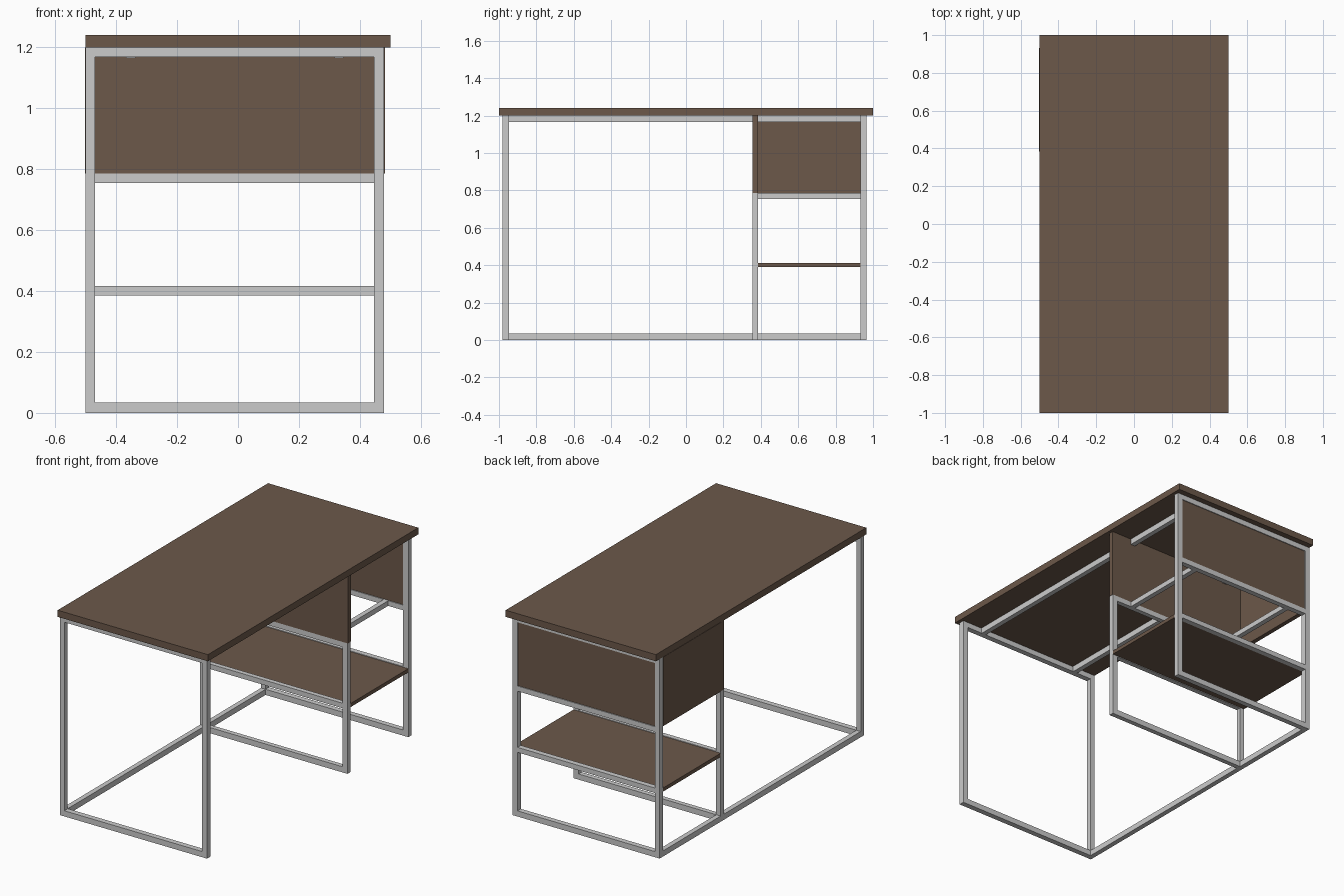
import bpy
import bmesh

if "Cube" in bpy.data.objects:
    bpy.data.objects.remove(bpy.data.objects["Cube"])

wood = bpy.data.materials.new("dark_wood")
wood.diffuse_color = (0.15, 0.098, 0.068, 1)
wood.use_nodes = True
wood.node_tree.nodes["Principled BSDF"].inputs["Base Color"].default_value = wood.diffuse_color


def box(name, x, y, z, mat=None):
    """Box from (min, max) ranges on each axis."""
    bm = bmesh.new()
    bmesh.ops.create_cube(bm, size=1)
    for v in bm.verts:
        for i, (lo, hi) in enumerate((x, y, z)):
            v.co[i] = lo if v.co[i] < 0 else hi
    me = bpy.data.meshes.new(name)
    bm.to_mesh(me)
    bm.free()
    ob = bpy.data.objects.new(name, me)
    bpy.context.collection.objects.link(ob)
    if mat:
        me.materials.append(mat)
    return ob


XL, XR = (-0.5, -0.47), (0.446, 0.48)   # post ranges
INNER = (XL[1], XR[0])


def frame(name, y, height, rails):
    """Two square posts joined by horizontal rails."""
    box(name + "_left_post", XL, y, (0, height))
    box(name + "_right_post", XR, y, (0, height))
    for label, z in rails.items():
        box(f"{name}_{label}_rail", INNER, y, z)


BOTTOM, SHELF = (0, 0.034), (0.386, 0.416)
DRAWER, TOP = (0.754, 0.785), (1.168, 1.2)
FRONT, MID, BACK = (-0.98, -0.947), (0.355, 0.384), (0.933, 0.965)

# Steel frames
frame("front_frame", FRONT, 1.2, {"bottom": BOTTOM, "top": TOP})
frame("middle_frame", MID, 0.785,
      {"bottom": BOTTOM, "shelf": SHELF, "compartment": DRAWER})
frame("back_frame", BACK, 1.2,
      {"bottom": BOTTOM, "shelf": SHELF, "compartment": DRAWER, "top": TOP})

# Long floor rails on the left side
box("floor_rail_front", XL, (FRONT[1], MID[0]), BOTTOM)
box("floor_rail_back", XL, (MID[1], BACK[0]), BOTTOM)

# Paired rails under the top and under the compartment
for side, x in (("left", (-0.367, -0.337)), ("right", (0.316, 0.346))):
    box(f"{side}_top_rail_front", x, (FRONT[1], MID[0]), (1.165, 1.2))
    box(f"{side}_top_rail_back", x, (MID[1], BACK[0]), (1.165, 1.2))
    box(f"{side}_compartment_rail", x, (MID[1], BACK[0]), DRAWER)

# Wooden parts
box("desktop", (-0.5, 0.5), (-1, 1), (1.2, 1.24), wood)
box("compartment_front_panel", (-0.5, 0.482), MID, (0.785, 1.2), wood)
box("compartment_side_panel", (-0.502, -0.475), (MID[1], BACK[0]), (0.785, 1.2), wood)
box("compartment_back_panel", INNER, (0.938, 0.96), (DRAWER[1], TOP[0]), wood)
box("shelf", (-0.5, 0.48), (MID[1], BACK[0]), (0.39, 0.412), wood)
